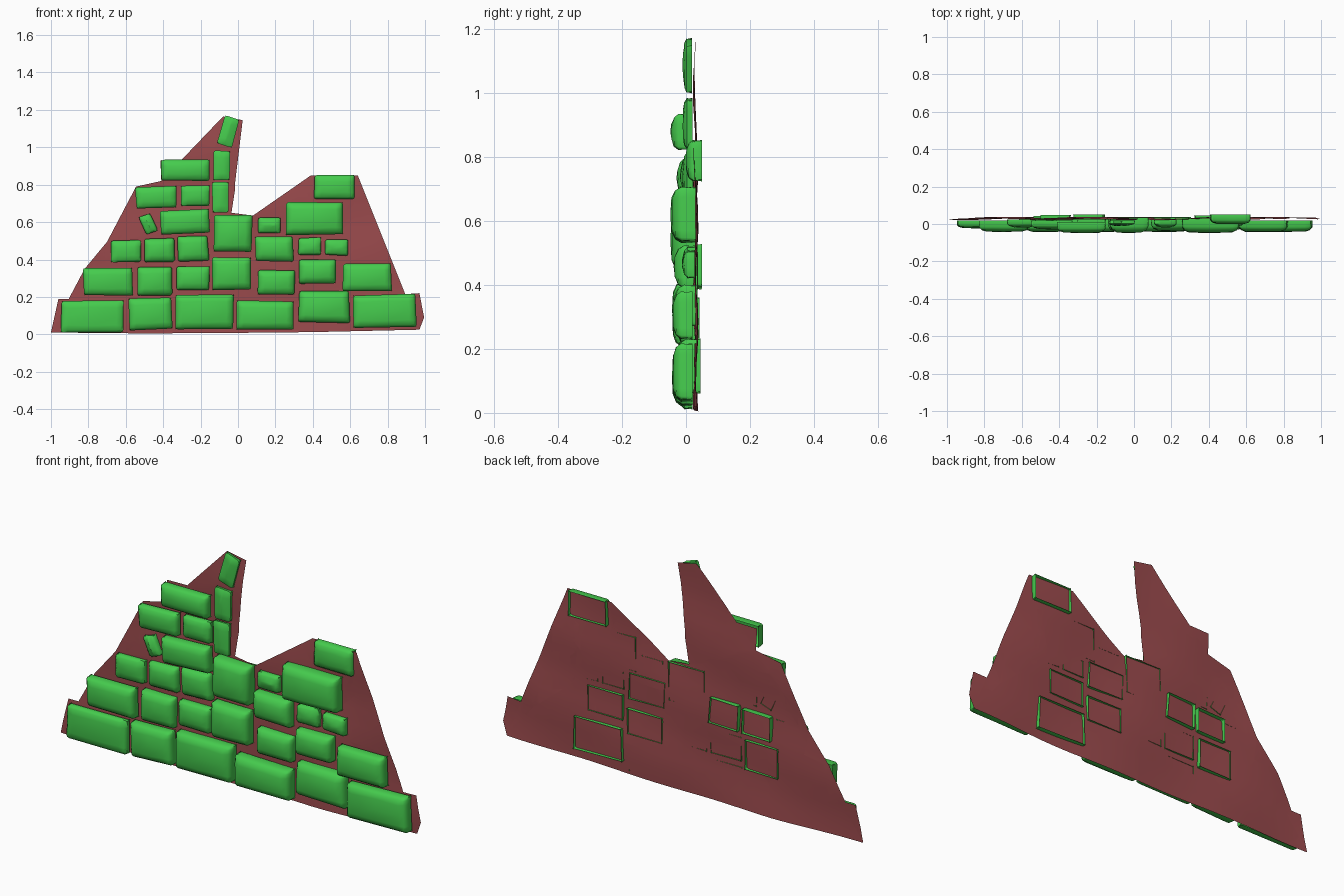
import bpy, bmesh, math, random
from mathutils import Vector

if "Cube" in bpy.data.objects:
    bpy.data.objects.remove(bpy.data.objects["Cube"])

random.seed(4)


def material(name, rgb):
    m = bpy.data.materials.new(name)
    m.diffuse_color = (*rgb, 1)
    m.use_nodes = True
    m.node_tree.nodes["Principled BSDF"].inputs["Base Color"].default_value = m.diffuse_color
    return m


GREEN = material("brick_green", (0.06, 0.6, 0.075))
RED = material("mortar_red", (0.33, 0.07, 0.075))


def finish(bm, name, mat, angle):
    me = bpy.data.meshes.new(name)
    bm.to_mesh(me)
    bm.free()
    ob = bpy.data.objects.new(name, me)
    bpy.context.collection.objects.link(ob)
    me.materials.append(mat)
    bpy.context.view_layer.objects.active = ob
    ob.select_set(True)
    bpy.ops.object.shade_smooth_by_angle(angle=math.radians(angle))
    ob.select_set(False)
    return ob


def brick(name, x0, x1, z0, z1, front=-0.04, back=0.025, tilt=0):
    """Open-backed pillow: a grid whose outer rings fold back into the sides."""
    cx, cz, w, h = (x0 + x1) / 2, (z0 + z1) / 2, x1 - x0, z1 - z0
    j = lambda: random.uniform(0, 0.008)
    a = math.radians(tilt)
    quad = [(-w/2 + j(), -h/2 + j()), (w/2 - j(), -h/2 + j()),
            (w/2 - j(), h/2 - j()), (-w/2 + j(), h/2 - j())]
    depth = [0, 0.55, 0.82, 0.95, 1]

    def steps(size):
        e = [0.004 / size, 0, 0.012 / size, 0.036 / size]
        return e + [0.5] + [1 - t for t in reversed(e)]

    us, vs = steps(w), steps(h)
    bm = bmesh.new()
    grid = []
    for r, v in enumerate(vs):
        row = []
        for c, u in enumerate(us):
            ring = min(r, c, 8 - r, 8 - c)
            p = [(1-u)*(1-v)*quad[0][k] + u*(1-v)*quad[1][k]
                 + u*v*quad[2][k] + (1-u)*v*quad[3][k] for k in (0, 1)]
            # pull the corner points in to round the outline
            if ring < 4 and min(r, 8 - r) == min(c, 8 - c):
                p = [t - math.copysign(0.004, t) for t in p]
            y = back + (front - back) * depth[ring]
            if ring > 1:
                y += random.uniform(0, 0.003)
            row.append(bm.verts.new((cx + p[0]*math.cos(a) - p[1]*math.sin(a), y,
                                     cz + p[0]*math.sin(a) + p[1]*math.cos(a))))
        grid.append(row)
    for r in range(8):
        for c in range(8):
            bm.faces.new((grid[r][c], grid[r][c+1], grid[r+1][c+1], grid[r+1][c]))
    return finish(bm, name, GREEN, 60)


def course(label, bricks):
    for i, b in enumerate(bricks):
        brick(f"{label}_brick_{i + 1}", *b)


# Brick courses: x0, x1, z0, z1, front y, back y, tilt
course("base", [
    (-.95, -.61, .01, .185, -.025, .02), (-.59, -.35, .02, .20, -.045, .02, 2),
    (-.335, -.02, .025, .215, -.045, .025), (-.01, .30, .02, .18, -.045, .03, -1),
    (.32, .60, .06, .235, -.035, .045), (.615, .955, .03, .215, -.045, .02, 1)])
course("second", [
    (-.83, -.56, .205, .36, -.045, .02), (-.545, -.35, .205, .365, -.03, .042),
    (-.335, -.15, .235, .365, -.025, .03), (-.145, .075, .235, .415, -.045, .03),
    (.105, .31, .205, .345, -.03, .038), (.32, .53, .265, .405, -.04, .036),
    (.555, .825, .225, .385, -.045, .02)])
course("third", [
    (-.685, -.515, .38, .505, -.02, .025), (-.505, -.335, .385, .52, -.02, .048, 2),
    (-.33, -.155, .39, .53, -.015, .05, 2), (-.135, .08, .44, .645, -.05, .036),
    (.09, .30, .385, .525, -.04, .036), (.32, .45, .42, .52, -.015, .03),
    (.465, .595, .42, .515, -.015, .03, -1)])
course("fourth", [
    (-.52, -.44, .535, .645, -.015, .025, 25), (-.42, -.15, .535, .67, -.04, .025, 3),
    (.10, .23, .535, .625, -.02, .025), (.25, .565, .53, .71, -.05, .03)])
course("upper", [
    (-.55, -.325, .67, .795, -.03, .02, 1), (-.31, -.145, .68, .80, -.02, .025),
    (-.14, -.045, .65, .815, -.012, .02), (-.415, -.145, .815, .94, -.05, .01),
    (-.135, -.04, .82, .985, -.012, .02), (-.098, -.008, 1.005, 1.165, -.012, .018, -17),
    (.405, .625, .72, .855, -.003, .05)])

# Wavy mortar sheet behind the bricks
outline = [
    (-1, .01), (-.96, .19), (-.86, .19), (-.82, .35), (-.68, .37), (-.70, .495),
    (-.51, .52), (-.45, .53), (-.52, .57), (-.47, .65), (-.52, .68), (-.545, .79),
    (-.41, .82), (-.415, .93), (-.15, .935), (-.125, 1.0), (-.13, 1.06), (-.08, 1.165),
    (.025, 1.145), (-.02, 1.0), (-.015, .78), (-.035, .65), (.08, .635), (.25, .62),
    (.26, .70), (.39, .71), (.39, .85), (.64, .85), (.62, .72), (.57, .69),
    (.60, .68), (.58, .55), (.62, .52), (.60, .39), (.82, .38), (.85, .30),
    (.82, .21), (.97, .22), (.995, .09), (.97, .025), (.4, .012), (0, .008), (-.5, .005)]
bm = bmesh.new()
bm.faces.new([bm.verts.new((x, .03, z)) for x, z in outline])
bmesh.ops.triangulate(bm, faces=bm.faces[:])
for axis, count, start in ((Vector((1, 0, 0)), 24, -.96), (Vector((0, 0, 1)), 14, .08)):
    for i in range(count + 1):
        bmesh.ops.bisect_plane(bm, geom=bm.verts[:] + bm.edges[:] + bm.faces[:],
                               plane_co=axis * (start + i * .08), plane_no=axis)
for v in bm.verts:
    v.co.y += .005 * math.sin(9 * v.co.x + 5 * v.co.z) + .004 * math.sin(17 * v.co.z - 4 * v.co.x)
bmesh.ops.recalc_face_normals(bm, faces=bm.faces[:])
bm.faces.ensure_lookup_table()
if bm.faces[0].normal.y < 0:
    bmesh.ops.reverse_faces(bm, faces=bm.faces[:])
finish(bm, "mortar_sheet", RED, 60)
